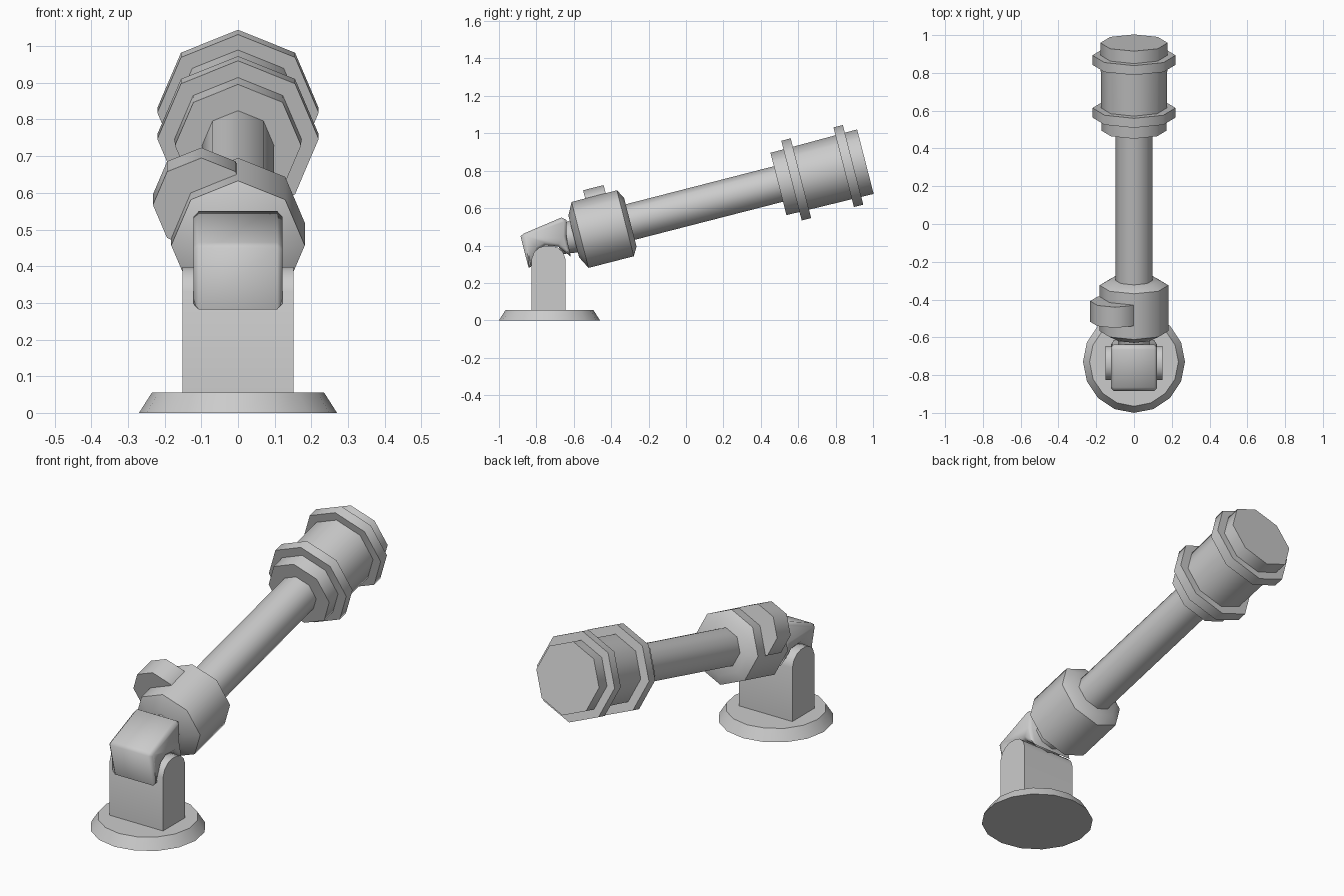
import bpy, bmesh
from math import radians, sin, cos, pi
from mathutils import Matrix, Vector

if "Cube" in bpy.data.objects:
    bpy.data.objects.remove(bpy.data.objects["Cube"])

# frame of the tilted arm: local z runs along the arm, local -y points up
ARM = Matrix.Translation((0, -0.3, 0.525)) @ Matrix.Rotation(radians(-75.6), 4, 'X')


def finish(name, bm, angle=50):
    bmesh.ops.recalc_face_normals(bm, faces=bm.faces)
    me = bpy.data.meshes.new(name)
    bm.to_mesh(me)
    bm.free()
    ob = bpy.data.objects.new(name, me)
    bpy.context.collection.objects.link(ob)
    bpy.ops.object.select_all(action='DESELECT')
    bpy.context.view_layer.objects.active = ob
    ob.select_set(True)
    bpy.ops.object.shade_smooth_by_angle(angle=radians(angle))
    return ob


def turned(name, profile, matrix=ARM, sides=8):
    """Lathe (height, radius) pairs around local z, with capped ends."""
    bm = bmesh.new()
    rings = []
    for h, r in profile:
        rings.append([bm.verts.new(matrix @ Vector((r * cos(2 * pi * i / sides),
                      r * sin(2 * pi * i / sides), h))) for i in range(sides)])
    for a, b in zip(rings, rings[1:]):
        for i in range(sides):
            j = (i + 1) % sides
            bm.faces.new((a[i], a[j], b[j], b[i]))
    bm.faces.new(rings[0])
    bm.faces.new(rings[-1])
    return finish(name, bm)


def side_profile(name, points, half, bevel=0):
    """Extrude a (y, z) outline symmetrically across x."""
    bm = bmesh.new()
    sides = [[bm.verts.new((x, y, z)) for y, z in points] for x in (-half, half)]
    bm.faces.new(sides[0])
    bm.faces.new(sides[1])
    for i in range(len(points)):
        j = (i + 1) % len(points)
        bm.faces.new((sides[0][i], sides[0][j], sides[1][j], sides[1][i]))
    if bevel:
        bmesh.ops.recalc_face_normals(bm, faces=bm.faces)
        rim = [e for e in bm.edges if abs(e.verts[0].co.x - e.verts[1].co.x) < 1e-5]
        bmesh.ops.bevel(bm, geom=rim, offset=bevel, segments=1, affect='EDGES')
    return finish(name, bm)


# foot disc
turned("base_disc", [(0, 0.27), (0.055, 0.235)],
       Matrix.Translation((0, -0.73, 0)), 16)

# upright post with rounded top
side_profile("post", [(-0.825, 0.04), (-0.825, 0.33), (-0.812, 0.365), (-0.785, 0.388),
                      (-0.755, 0.398), (-0.715, 0.398), (-0.685, 0.388),
                      (-0.658, 0.365), (-0.645, 0.33), (-0.645, 0.04)], 0.152)

# saddle block over the post
side_profile("saddle_block", [(-0.885, 0.45), (-0.865, 0.465), (-0.665, 0.55),
                              (-0.638, 0.535), (-0.64, 0.45), (-0.615, 0.34),
                              (-0.685, 0.395), (-0.755, 0.4), (-0.79, 0.38),
                              (-0.83, 0.285), (-0.842, 0.282)], 0.122, 0.015)

# neck, collar and tube along the arm
turned("neck", [(-0.40, 0.075), (-0.29, 0.09)])
turned("collar", [(-0.31, 0.115), (-0.275, 0.182), (-0.025, 0.182), (0.002, 0.135)])
turned("arm_tube", [(-0.05, 0.098), (0.86, 0.098)])

# side knob on the collar
turned("side_knob", [(-0.2, 0.132), (-0.087, 0.132)],
       ARM @ Matrix.Translation((-0.1, -0.095, 0)))

# hammer-like head with two raised bands
turned("head_body", [(0.82, 0.172), (1.3, 0.178)])
for name, t in (("inner_band", 0.892), ("outer_band", 1.18)):
    turned(name, [(t, 0.22), (t + 0.052, 0.22)])
